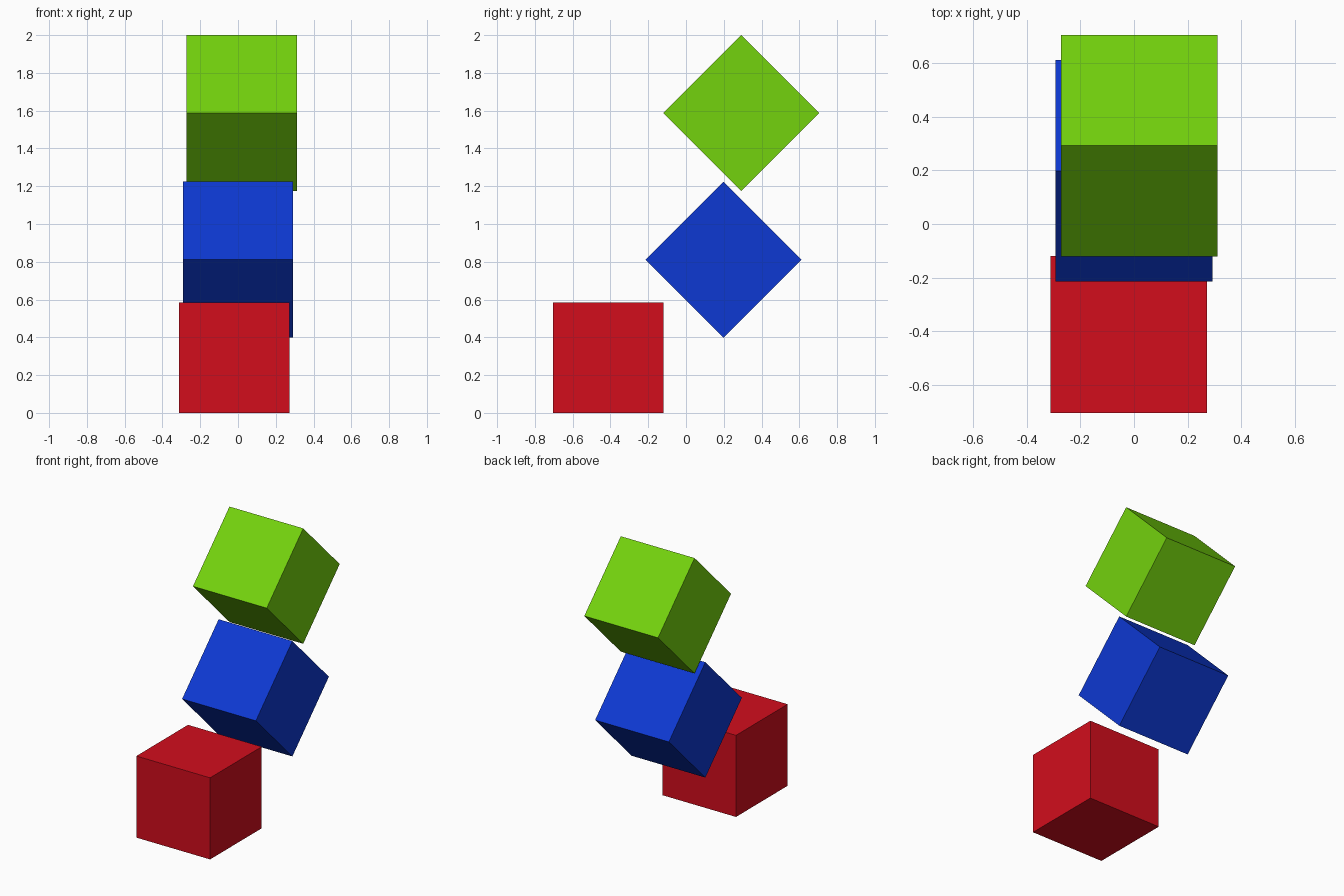
import bpy
from math import radians

if "Cube" in bpy.data.objects:
    bpy.data.objects.remove(bpy.data.objects["Cube"])

SIDE = 0.584


def cube(name, location, tilt, color):
    bpy.ops.mesh.primitive_cube_add(size=SIDE, location=location,
                                    rotation=(radians(tilt), 0, 0))
    obj = bpy.context.object
    obj.name = name
    mat = bpy.data.materials.new(name + "_paint")
    mat.diffuse_color = (*color, 1)
    mat.use_nodes = True
    mat.node_tree.nodes["Principled BSDF"].inputs["Base Color"].default_value = mat.diffuse_color
    obj.data.materials.append(mat)
    return obj


# Flat cube on the floor, then two cubes standing on edge above it
cube("bottom_cube", (-0.02, -0.412, SIDE / 2), 0, (0.645, 0.004, 0.012))
cube("middle_cube", (0.0, 0.198, 0.811), 45, (0.004, 0.04, 0.645))
cube("top_cube", (0.02, 0.292, 1.587), 45, (0.174, 0.645, 0.004))
